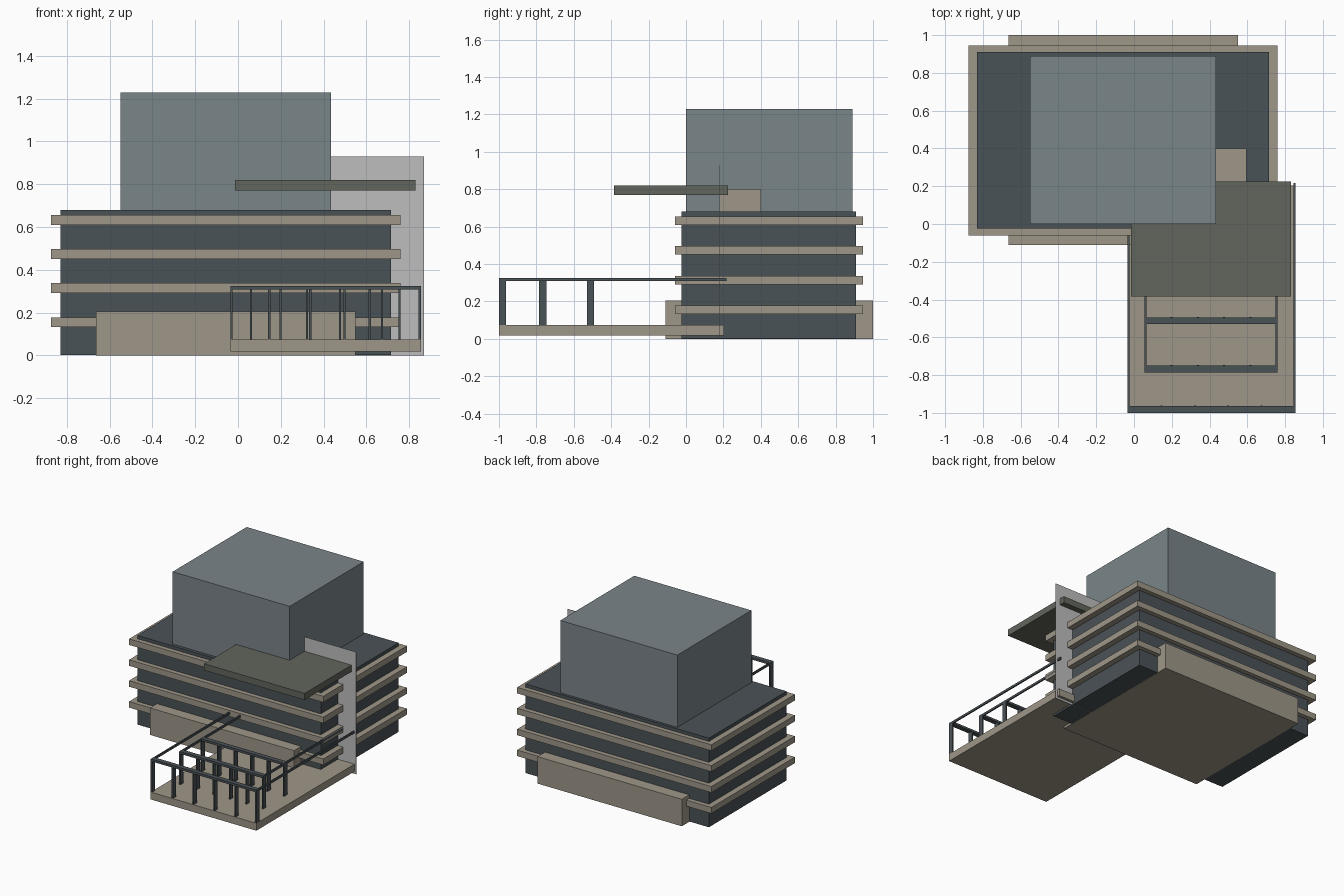
import bpy
import bmesh

cube = bpy.data.objects.get("Cube")
if cube:
    bpy.data.objects.remove(cube, do_unlink=True)


def material(name, rgb):
    lin = [((c / 255 + 0.055) / 1.055) ** 2.4 for c in rgb] + [1.0]
    mat = bpy.data.materials.new(name)
    mat.use_nodes = True
    mat.diffuse_color = lin
    mat.node_tree.nodes["Principled BSDF"].inputs["Base Color"].default_value = lin
    return mat


STONE = material("warm stone", (159, 151, 137))
GLASS = material("blue grey cladding", (122, 133, 137))
DARK = material("dark slate", (74, 82, 86))
OLIVE = material("olive grey", (98, 102, 92))
PALE = material("pale grey", (190, 190, 190))


def add_box(bm, x, y, z):
    """Add a box spanning the given (low, high) ranges."""
    verts = bmesh.ops.create_cube(bm, size=1)["verts"]
    for v in verts:
        v.co = [r[0] if c < 0 else r[1] for c, r in zip(v.co, (x, y, z))]


def build(name, mat, *boxes):
    bm = bmesh.new()
    for box in boxes:
        add_box(bm, *box)
    mesh = bpy.data.meshes.new(name)
    bm.to_mesh(mesh)
    bm.free()
    mesh.materials.append(mat)
    obj = bpy.data.objects.new(name, mesh)
    bpy.context.collection.objects.link(obj)
    return obj


# Main building volumes
build("building_core", DARK, ((-0.83, 0.715), (-0.025, 0.91), (0.002, 0.68)))
build("ground_plinth", STONE, ((-0.665, 0.55), (-0.11, 1.0), (0, 0.205)))
build("upper_block", GLASS, ((-0.55, 0.435), (0, 0.89), (0.68, 1.23)))
build("roof_box", STONE, ((0.435, 0.595), (0.182, 0.4), (0.68, 0.8)))

# Projecting floor bands
for i in range(4):
    z = 0.132 + i * 0.159
    build(f"floor_band_{i + 1}", STONE, ((-0.875, 0.76), (-0.06, 0.945), (z, z + 0.046)))

# Roof canopy and the thin wall that carries it
build("roof_canopy", OLIVE, ((-0.015, 0.83), (-0.385, 0.225), (0.77, 0.82)))
build("fin_wall", PALE, ((0.4, 0.87), (0.179, 0.181), (0, 0.93)))

# Terrace deck
build("terrace_deck", STONE, ((-0.035, 0.855), (-1.0, 0.203), (0.017, 0.073)))

# Pergola: rows of posts, each with a cross beam
BEAM_Z = (0.308, 0.325)
rows = [("front", -0.035, 0.855, -1.0), ("middle", 0.055, 0.76, -0.785), ("inner", 0.055, 0.76, -0.53)]
for name, x0, x1, y in rows:
    w = 0.01
    step = (x1 - x0 - w) / 5
    posts = [((x0 + i * step, x0 + i * step + w), (y, y + 0.038), (0.073, 0.31)) for i in range(6)]
    build(f"pergola_{name}_posts", DARK, *posts)
    build(f"pergola_{name}_beam", DARK, ((x0, x1), (y, y + 0.036), BEAM_Z))

# Pergola side rails running back to the building
for name, x0, x1, y0, y1 in [("outer", -0.035, 0.855, -1.0, 0.217), ("inner", 0.055, 0.76, -0.785, 0.17)]:
    build(f"pergola_{name}_rails", DARK,
          *[((x, x + 0.01), (y0, y1), BEAM_Z) for x in (x0, x1 - 0.01)])
